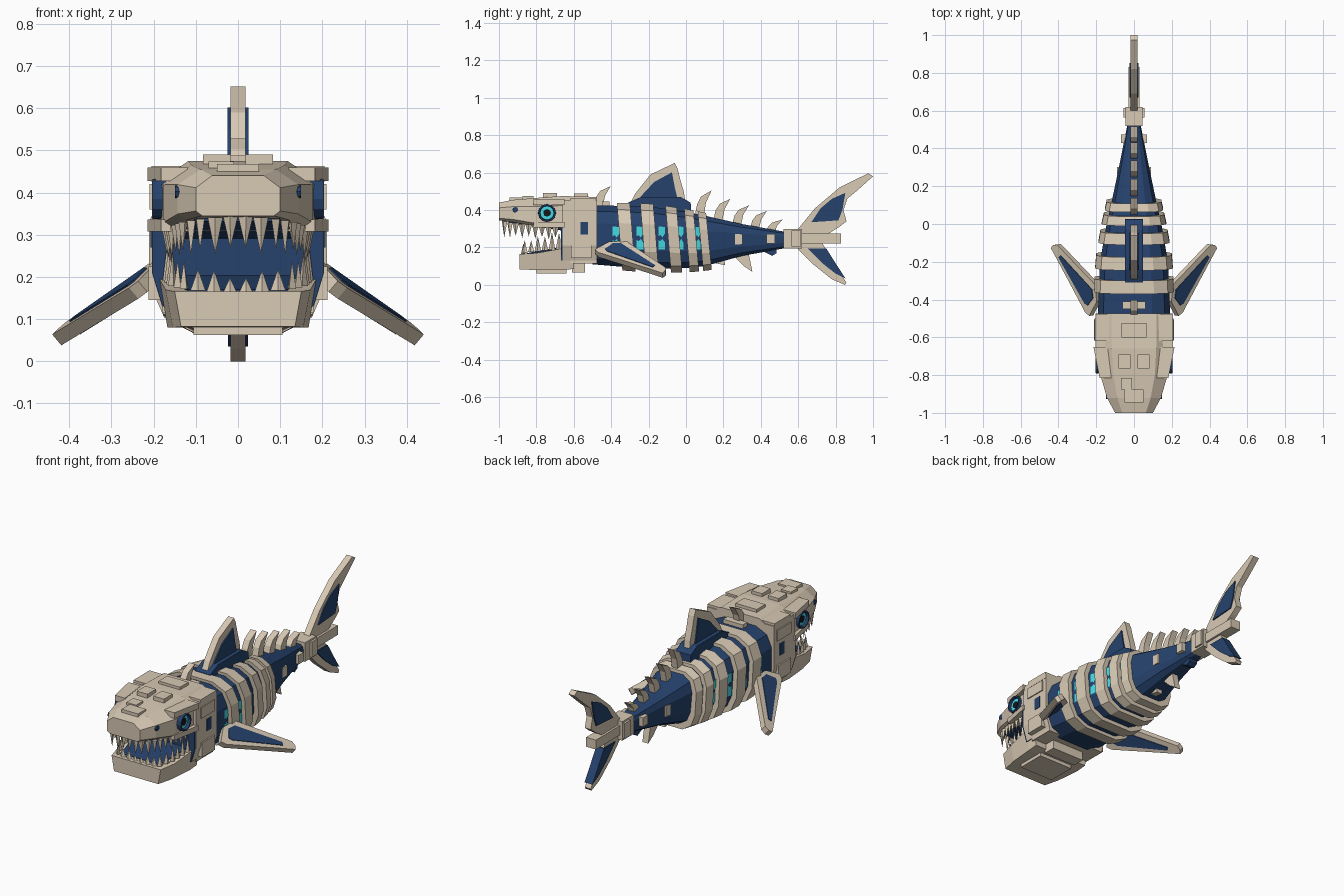
import bpy, bmesh, math
from mathutils import Vector

old = bpy.data.objects.get("Cube")
if old:
    bpy.data.objects.remove(old)


def material(name, rgb):
    m = bpy.data.materials.new(name)
    m.use_nodes = True
    m.diffuse_color = (*rgb, 1)
    bsdf = next(n for n in m.node_tree.nodes if n.type == 'BSDF_PRINCIPLED')
    bsdf.inputs["Base Color"].default_value = (*rgb, 1)
    bsdf.inputs["Roughness"].default_value = 0.8
    return m


bone = material("bone", (0.69, 0.59, 0.46))
navy = material("navy", (0.019, 0.055, 0.155))
cyan = material("cyan glow", (0.06, 0.72, 0.78))
black = material("black", (0.006, 0.008, 0.012))


def build(name, verts, faces, mat, mirror=False):
    bm = bmesh.new()
    vs = [bm.verts.new(v) for v in verts]
    for f in faces:
        bm.faces.new([vs[i] for i in f])
    bmesh.ops.recalc_face_normals(bm, faces=bm.faces[:])
    me = bpy.data.meshes.new(name)
    bm.to_mesh(me)
    bm.free()
    me.materials.append(mat)
    ob = bpy.data.objects.new(name, me)
    bpy.context.collection.objects.link(ob)
    if mirror:
        ob.modifiers.new("mirror", 'MIRROR').use_mirror_merge = False
    return ob


def bridge(name, rings, mat, mirror=False):
    """Skin a row of equal closed rings and cap both ends."""
    n = len(rings[0])
    faces = [tuple(range(n)), tuple(range((len(rings) - 1) * n, len(rings) * n))]
    for r in range(len(rings) - 1):
        for i in range(n):
            j = (i + 1) % n
            faces.append((r * n + i, r * n + j, r * n + n + j, r * n + n + i))
    return build(name, [p for ring in rings for p in ring], faces, mat, mirror)


def box(name, x, y, z, mat, mirror=False):
    rings = [[(x[0], a, b), (x[1], a, b), (x[1], a, c), (x[0], a, c)]
             for a, b, c in ((y[0], *z), (y[1], *z))]
    return bridge(name, rings, mat, mirror)


def loft(name, profile, sections, mat, lean=0):
    """Sections are (y, half width, low z, high z)."""
    loop = profile + [(-x, t) for x, t in reversed(profile)]
    return bridge(name, [[(x * w, y + lean * (1 - t), a + t * (b - a)) for x, t in loop]
                         for y, w, a, b in sections], mat)


def plate(name, outline, half, mat):
    """Side outline in (y, z), given thickness across x."""
    return bridge(name, [[(s * half, y, z) for y, z in outline] for s in (-1, 1)], mat)


def turned(name, y, z, steps, mat, sides=12):
    """Round part facing sideways; steps are (x, radius)."""
    turns = [i * math.tau / sides for i in range(sides)]
    return bridge(name, [[(x, y + r * math.cos(t), z + r * math.sin(t)) for t in turns]
                         for x, r in steps], mat, True)


OCT = [(0.5, 0), (0.85, 0.1), (1, 0.3), (1, 0.7), (0.85, 0.9), (0.5, 1)]
SKULL = [(0.85, 0), (1, 0.12), (1, 0.7), (0.62, 1)]
JAW = [(0.9, 0), (1, 1)]
THROAT = [(0.88, 0), (1, 0.38), (1, 1)]

# Body core
BODY = [(-0.5, 0.192, 0.11, 0.425), (-0.2, 0.18, 0.085, 0.42), (0, 0.145, 0.09, 0.39),
        (0.1, 0.122, 0.10, 0.37), (0.3, 0.08, 0.155, 0.325), (0.55, 0.03, 0.2, 0.28)]
loft("body", OCT, BODY, navy)


def body_at(y):
    for a, b in zip(BODY, BODY[1:]):
        if a[0] <= y <= b[0]:
            t = (y - a[0]) / (b[0] - a[0])
            return [p + (q - p) * t for p, q in zip(a, b)]


# Ribs
for i, (y, d) in enumerate([(-0.335, .07), (-0.21, .07), (-0.08, .06), (0.015, .05), (0.085, .045)]):
    sec = []
    for k in (y - d / 2, y + d / 2):
        _, w, a, b = body_at(k)
        sec.append((k, w + 0.024, a - 0.022, b + 0.016))
    loft(f"rib_{i + 1}", OCT, sec, bone, lean=0.03)

# Glowing gills between the ribs
for i, y in enumerate((-0.392, -0.264, -0.148, -0.042, 0.05)):
    w = 0.036 if i < 3 else 0.028
    for part, s in (("upper", 1), ("lower", -1)):
        shape = [(0, 0.062), (w, 0.06), (w, 0.024), (w * 0.6, 0.004), (w * 0.3, 0.016), (0, 0.01)]
        pts = [(body_at(y + u)[1] + 0.004, y + u, 0.25 + s * v) for u, v in shape]
        build(f"gill_{part}_{i + 1}", pts, [tuple(range(6))], cyan, True)

# Skull and mouth interior
loft("skull", SKULL, [(-1, .1, .345, .44), (-.92, .143, .335, .455), (-.8, .178, .31, .465),
                      (-.66, .19, .305, .475), (-.475, .19, .305, .47)], bone)
loft("throat", THROAT, [(-.668, .203, .13, .335), (-.658, .203, .13, .335), (-.49, .19, .13, .4)], navy)
loft("palate", JAW, [(-.95, .1, .332, .34), (-.66, .165, .29, .32)], navy)
bridge("cheek", [[(.15, y, .13), (.18, y, .13), (.204, y, .21), (.204, y, .45), (.15, y, .45)]
                 for y in (-.66, -.475)], bone, True)
box("cheek_window", (0.2, 0.207), (-0.565, -0.525), (0.27, 0.335), navy, True)
box("jaw_hinge", (0.18, 0.212), (-0.615, -0.505), (0.145, 0.225), bone, True)
box("temple_plate", (0.18, 0.21), (-0.62, -0.5), (0.36, 0.42), bone, True)
box("cheek_cap", (0.11, 0.205), (-0.62, -0.48), (0.425, 0.463), bone, True)
box("throat_base", (-0.18, 0.18), (-0.62, -0.475), (0.115, 0.16), bone)

# Brow and lip guards
for name, lo, hi in (("brow", 0.428, 0.46), ("lip_guard", 0.308, 0.336)):
    bridge(name, [[(a, y, z) for a, z in ((x0, lo), (x1, lo), (x1, hi), (x0, hi))]
                  for y, x0, x1 in ((-.815, .12, .182), (-.65, .14, .215))], bone, True)

# Head plates
box("crown_plate", (-0.065, 0.065), (-0.6, -0.525), (0.46, 0.488), bone)
box("forehead_plate", (0.018, 0.083), (-0.765, -0.69), (0.46, 0.49), bone, True)
box("snout_plate", (-0.05, 0.05), (-0.945, -0.875), (0.44, 0.468), bone)
box("snout_plate_side", (-0.07, -0.01), (-0.875, -0.815), (0.45, 0.474), bone)
box("nape_plate", (-0.06, 0.06), (-0.45, -0.41), (0.415, 0.445), bone)

# Eyes sunk in sockets, and nostrils
EYE = (-0.743, 0.385)
turned("eye_socket", *EYE, [(.15, .05), (.203, .047), (.203, .039), (.186, .037)], navy)
turned("eye_ring", *EYE, [(.18, .037), (.189, .036)], cyan)
turned("pupil", *EYE, [(.182, .021), (.192, .02)], black, 8)
turned("nostril", -0.912, 0.402, [(.125, .016), (.149, .015)], navy, 8)

# Lower jaw
loft("lower_jaw", JAW, [(-.89, .15, .082, .165), (-.8, .172, .08, .17),
                        (-.66, .186, .08, .195), (-.6, .186, .085, .2)], bone)
loft("mouth_floor", JAW, [(-.85, .12, .16, .17), (-.66, .155, .16, .205)], navy)
box("chin_plate", (-0.105, 0.105), (-0.8, -0.64), (0.062, 0.09), bone)
box("jaw_back_plate", (-0.1, 0.1), (-0.61, -0.54), (0.066, 0.12), bone)


# Teeth, spaced evenly along each jaw line
def teeth(name, path, count, base, size, way):
    verts, faces = [], []
    pts = [Vector(p) for p in path]
    total = sum((b - a).length for a, b in zip(pts, pts[1:]))
    for i in range(count):
        d = total * (i + 0.5) / count
        for a, b in zip(pts, pts[1:]):
            if d <= (b - a).length:
                break
            d -= (b - a).length
        t = (b - a).normalized()
        c = a + t * d
        s = Vector((t.y, -t.x))
        f = i / (count - 1)
        z = base[0] + (base[1] - base[0]) * f
        h = (size[0] + (size[1] - size[0]) * f) * (1 if i % 2 else 0.85)
        k = len(verts)
        for q in (c + t * .018, c + s * .011, c - t * .018, c - s * .011):
            verts.append((q.x, q.y, z))
        verts.append((c.x, c.y, z + way * h))
        faces += [(k + j, k + (j + 1) % 4, k + 4) for j in range(4)] + [(k, k + 1, k + 2, k + 3)]
    build(name, verts, faces, bone, True)


teeth("upper_teeth", [(0, -.975), (.09, -.97), (.128, -.92), (.158, -.8), (.17, -.68)],
      11, (.345, .308), (.09, .065), -1)
teeth("lower_teeth", [(0, -.872), (.125, -.87), (.154, -.8), (.17, -.66)],
      9, (.16, .19), (.045, .105), 1)

# Dorsal fin
plate("dorsal_fin_rim", [(-.3, .43), (-.27, .49), (-.19, .59), (-.06, .652), (-.045, .62),
                         (-.03, .56), (-.012, .5), (.0, .42)], 0.018, bone)
plate("dorsal_fin_panel", [(-.26, .44), (-.24, .475), (-.17, .55), (-.075, .602), (-.06, .52),
                           (-.04, .44)], 0.025, navy)
plate("dorsal_fin_base", [(-.32, .4), (-.31, .44), (-.24, .47), (-.03, .47), (.025, .44), (.03, .36)], 0.047, navy)

# Spines along the back
for i, (y, z, h) in enumerate([(-.465, .42, .108), (.075, .37, .135), (.175, .35, .11),
                               (.275, .325, .1), (.37, .3, .095), (.455, .28, .07)]):
    shape = [(-.028, 0), (-.016, .45), (.006, .76), (.062, 1), (.032, .52), (.02, 0)]
    plate(f"spine_{i + 1}", [(y + a, z + b * h) for a, b in shape], 0.018, bone)

# Belly fins
plate("belly_spike", [(.25, .18), (.27, .14), (.31, .1), (.355, .07), (.345, .12), (.33, .19)], 0.018, bone)
plate("belly_spike_front", [(.13, .14), (.16, .115), (.21, .105), (.2, .17)], 0.018, bone)
plate("rear_belly_fin", [(.38, .21), (.42, .175), (.46, .155), (.485, .17), (.48, .22)], 0.025, navy)

# Tail joint and plates
box("tail_side_plate", (0.04, 0.09), (0.262, 0.302), (0.215, 0.272), bone, True)
box("tail_band", (-0.07, 0.07), (0.43, 0.475), (0.222, 0.272), bone)
box("tail_joint", (-0.045, 0.045), (0.52, 0.62), (0.195, 0.3), bone)
box("tail_joint_plate", (-0.056, 0.056), (0.565, 0.615), (0.205, 0.29), bone)
box("tail_rod", (-0.03, 0.03), (0.6, 0.83), (0.222, 0.274), bone)

# Tail fin
plate("tail_upper_lobe", [(.58, .26), (.6, .3), (.69, .41), (.82, .52), (.975, .597), (1, .58),
                          (.91, .5), (.862, .46), (.842, .4), (.858, .34), (.82, .31), (.74, .26)], 0.018, bone)
plate("tail_upper_panel", [(.67, .335), (.72, .41), (.78, .46), (.852, .492), (.836, .4),
                           (.815, .345)], 0.024, navy)
plate("tail_lower_lobe", [(.58, .24), (.6, .19), (.68, .11), (.78, .03), (.85, 0), (.858, .012),
                          (.79, .11), (.72, .24)], 0.018, bone)
plate("tail_lower_panel", [(.65, .195), (.75, .195), (.8, .115), (.852, .035), (.8, .06),
                           (.73, .115)], 0.024, navy)

# Pectoral fins, flat slabs sloping down and outward with a lowered front edge
along, back = Vector((0.77, 0, -0.64)), Vector((0, 1, 0.12))
normal = along.cross(back).normalized()


def pectoral(name, outline, half, mat):
    root = Vector((0.195, 0, 0.261))
    bridge(name, [[root + along * u + back * y + normal * s * half for u, y in outline]
                  for s in (-1, 1)], mat, True)


pectoral("pectoral_fin_rim", [(-.01, -.41), (.04, -.485), (.068, -.468), (.18, -.305), (.305, -.125),
                              (.29, -.11), (.262, -.108), (.13, -.215), (0, -.32)], 0.017, bone)
pectoral("pectoral_fin_panel", [(.012, -.39), (.05, -.43), (.07, -.42), (.25, -.175), (.235, -.165),
                                (.02, -.345)], 0.021, navy)
